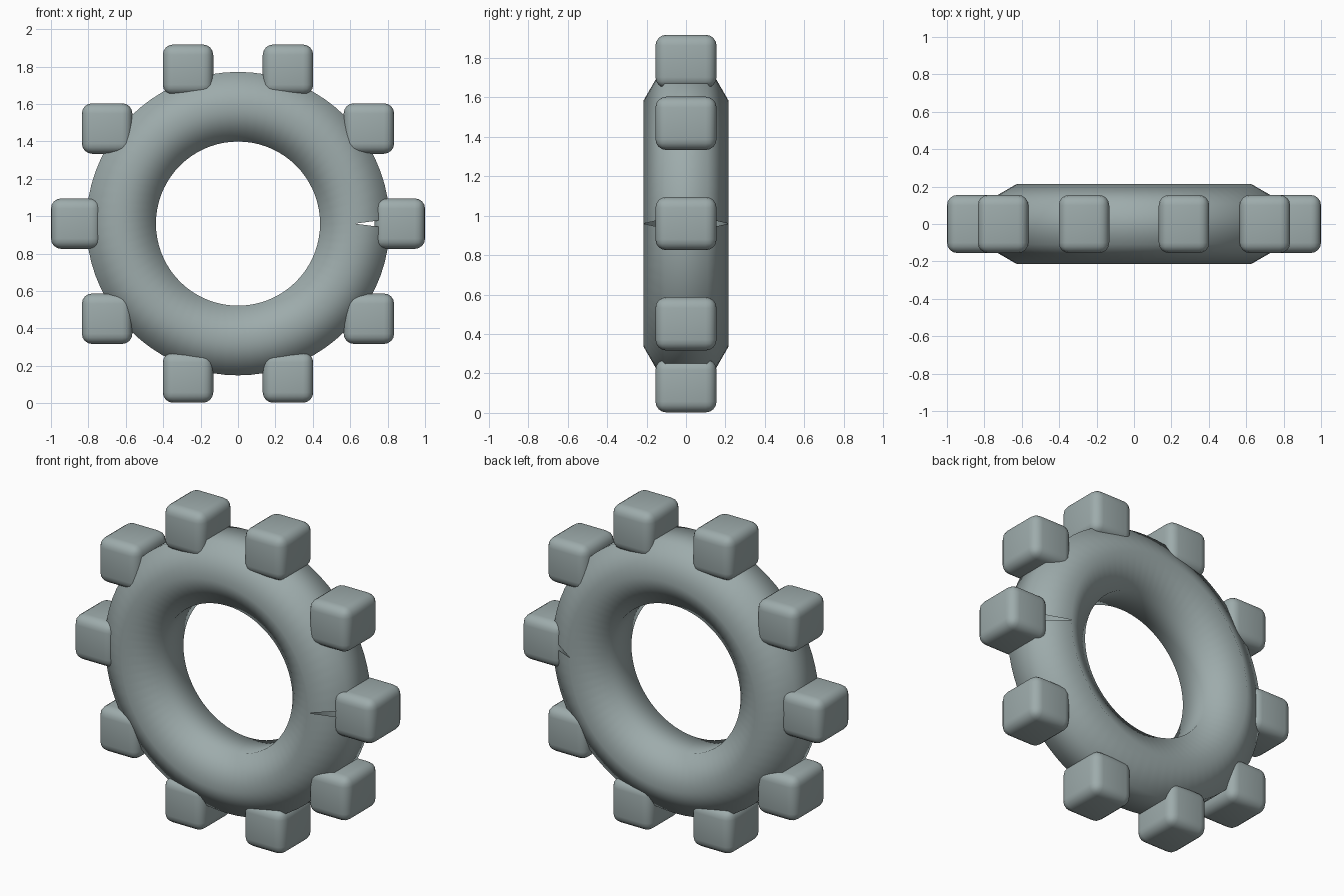
import bpy, bmesh, math

if "Cube" in bpy.data.objects:
    bpy.data.objects.remove(bpy.data.objects["Cube"])

CENTRE_Z = 0.96
SEGMENTS = 72
RING_R, TUBE_R = 0.625, 0.215
BLOCK_R, BLOCKS = 0.865, 10

grey = bpy.data.materials.new("blue_grey")
grey.diffuse_color = (0.34, 0.41, 0.41, 1)
grey.use_nodes = True
grey.node_tree.nodes["Principled BSDF"].inputs["Base Color"].default_value = grey.diffuse_color


def add_object(name, bm):
    bmesh.ops.recalc_face_normals(bm, faces=bm.faces)
    mesh = bpy.data.meshes.new(name)
    bm.to_mesh(mesh)
    bm.free()
    mesh.materials.append(grey)
    mesh.polygons.foreach_set("use_smooth", [True] * len(mesh.polygons))
    obj = bpy.data.objects.new(name, mesh)
    obj.location.z = CENTRE_Z
    bpy.context.collection.objects.link(obj)
    return obj


# Ring: six-sided section swept round, with a narrow split at the right end
bm = bmesh.new()
rows = []
for i in range(SEGMENTS + 1):
    row = []
    for k in range(6):
        t = math.radians(30 + 60 * k)
        r = RING_R + TUBE_R * math.cos(t)
        a = 2 * math.pi * i / SEGMENTS
        if r > RING_R + 0.1:            # outer corners open the split
            a += {0: 0.03, SEGMENTS: -0.03}.get(i, 0)
        row.append(bm.verts.new((r * math.cos(a), TUBE_R * math.sin(t),
                                 r * math.sin(a))))
    rows.append(row)
for a, b in zip(rows, rows[1:]):
    for k in range(6):
        n = (k + 1) % 6
        bm.faces.new((a[k], a[n], b[n], b[k]))
# Join the ends everywhere but at the outer split
bmesh.ops.remove_doubles(bm, verts=bm.verts, dist=0.0001)
add_object("ring", bm)

# Tread blocks: upright rounded boxes spaced evenly round the ring
for i in range(BLOCKS):
    a = 2 * math.pi * i / BLOCKS
    bm = bmesh.new()
    bmesh.ops.create_cube(bm, size=1)
    bmesh.ops.scale(bm, vec=(0.27, 0.31, 0.27), verts=bm.verts)
    bmesh.ops.bevel(bm, geom=bm.edges[:], offset=0.055, segments=4,
                    profile=0.5, affect='EDGES')
    block = add_object(f"tread_block_{i + 1}", bm)
    block.location.x = BLOCK_R * math.cos(a)
    block.location.z += BLOCK_R * math.sin(a)
